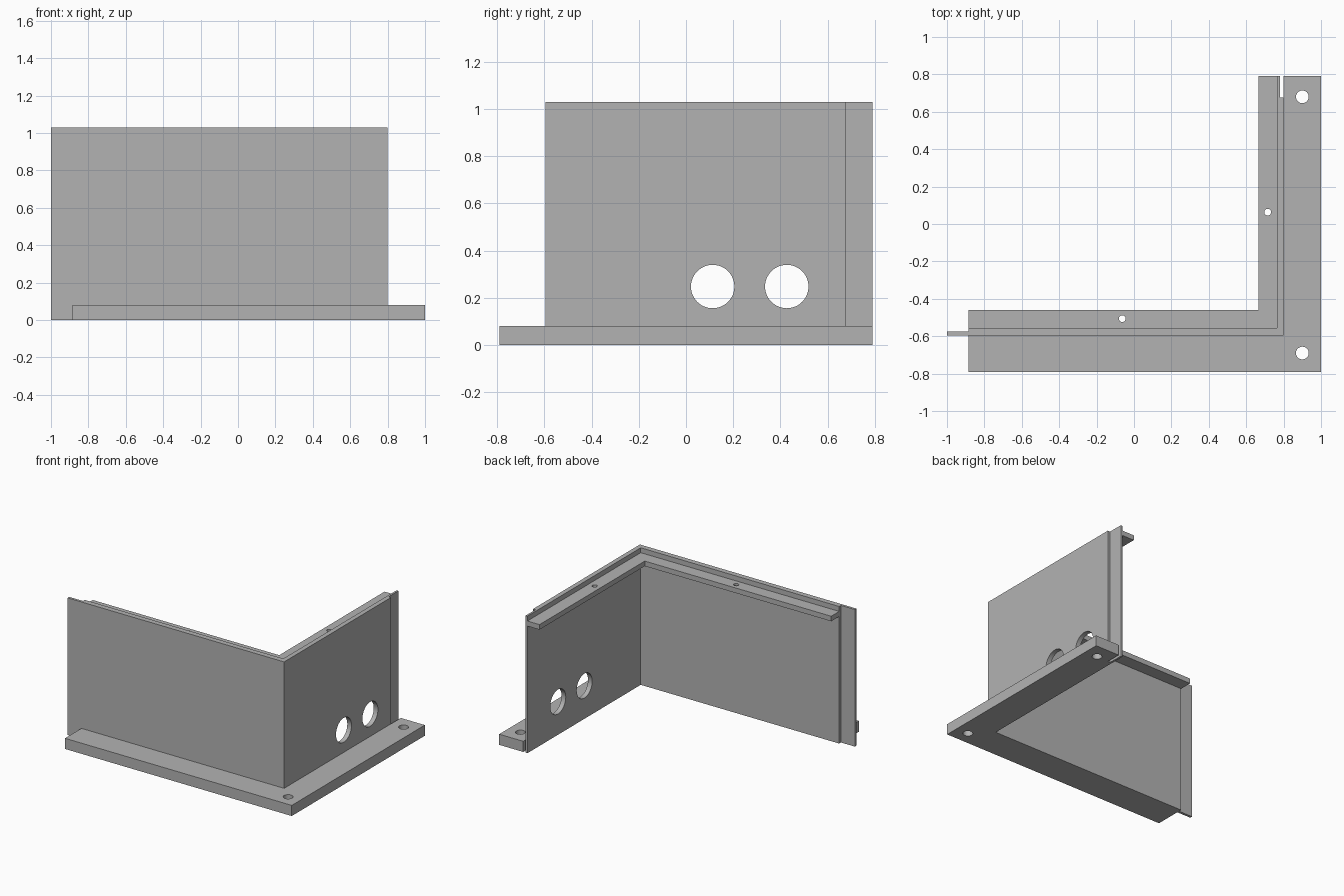
import bpy
import bmesh
from math import pi

cube = bpy.data.objects.get("Cube")
if cube:
    bpy.data.objects.remove(cube, do_unlink=True)

grey = bpy.data.materials.new("plain_grey")
grey.use_nodes = True
colour = (0.45, 0.45, 0.45, 1)
grey.diffuse_color = colour
grey.node_tree.nodes["Principled BSDF"].inputs["Base Color"].default_value = colour


def extrude_outline(name, outline, z0, z1):
    """Extrude a flat plan outline into a solid part."""
    bm = bmesh.new()
    face = bm.faces.new([bm.verts.new((x, y, z0)) for x, y in outline])
    grown = bmesh.ops.extrude_face_region(bm, geom=[face])["geom"]
    top = [v for v in grown if isinstance(v, bmesh.types.BMVert)]
    bmesh.ops.translate(bm, verts=top, vec=(0, 0, z1 - z0))
    bmesh.ops.recalc_face_normals(bm, faces=bm.faces[:])
    mesh = bpy.data.meshes.new(name)
    bm.to_mesh(mesh)
    bm.free()
    mesh.materials.append(grey)
    obj = bpy.data.objects.new(name, mesh)
    bpy.context.collection.objects.link(obj)
    return obj


def drill(obj, centre, radius, rotation=(0, 0, 0)):
    """Cut a round hole straight through a part."""
    bpy.ops.mesh.primitive_cylinder_add(vertices=48, radius=radius, depth=0.3,
                                        location=centre, rotation=rotation)
    cutter = bpy.context.object
    cutter.hide_render = True
    cutter.data.materials.append(grey)
    mod = obj.modifiers.new("hole", "BOOLEAN")
    mod.operation = "DIFFERENCE"
    mod.solver = "EXACT"
    mod.object = cutter
    bpy.context.view_layer.objects.active = obj
    bpy.ops.object.modifier_apply(modifier=mod.name)
    bpy.data.objects.remove(cutter, do_unlink=True)


# Shared plan positions
HEIGHT, BASE = 1.03, 0.08
OUT_X, IN_X, LEDGE_X = 0.80, 0.765, 0.665
OUT_Y, IN_Y, LEDGE_Y = -0.595, -0.555, -0.46
END_X, END_Y, LAP_Y = -0.885, 0.79, 0.675

# Upright corner wall with a half-thickness lap at each end
wall = extrude_outline("corner_wall", [
    (-1, OUT_Y), (OUT_X, OUT_Y), (OUT_X, LAP_Y), (0.78, LAP_Y), (0.78, END_Y),
    (IN_X, END_Y), (IN_X, IN_Y), (END_X, IN_Y), (END_X, -0.576), (-1, -0.576),
], 0, HEIGHT)

# Foot flange running round the outside
flange = extrude_outline("base_flange", [
    (END_X, -END_Y), (1, -END_Y), (1, END_Y), (OUT_X, END_Y),
    (OUT_X, OUT_Y), (END_X, OUT_Y),
], 0, BASE)

# Ledge running round the inside, just under the rim
ledge = extrude_outline("inner_ledge", [
    (END_X, IN_Y), (IN_X, IN_Y), (IN_X, END_Y), (LEDGE_X, END_Y),
    (LEDGE_X, LEDGE_Y), (END_X, LEDGE_Y),
], 0.955, 0.993)

# Pipe holes, bolt holes and lid screw holes
for y in (0.113, 0.427):
    drill(wall, (0.78, y, 0.248), 0.092, (0, pi / 2, 0))
for y in (-0.69, 0.68):
    drill(flange, (0.9, y, 0.04), 0.034)
for x, y in ((0.715, 0.063), (-0.063, -0.506)):
    drill(ledge, (x, y, 0.97), 0.018)

# Smooth hole walls, crisp edges elsewhere
for part in (wall, flange, ledge):
    bpy.ops.object.select_all(action="DESELECT")
    part.select_set(True)
    bpy.context.view_layer.objects.active = part
    bpy.ops.object.shade_smooth_by_angle()
